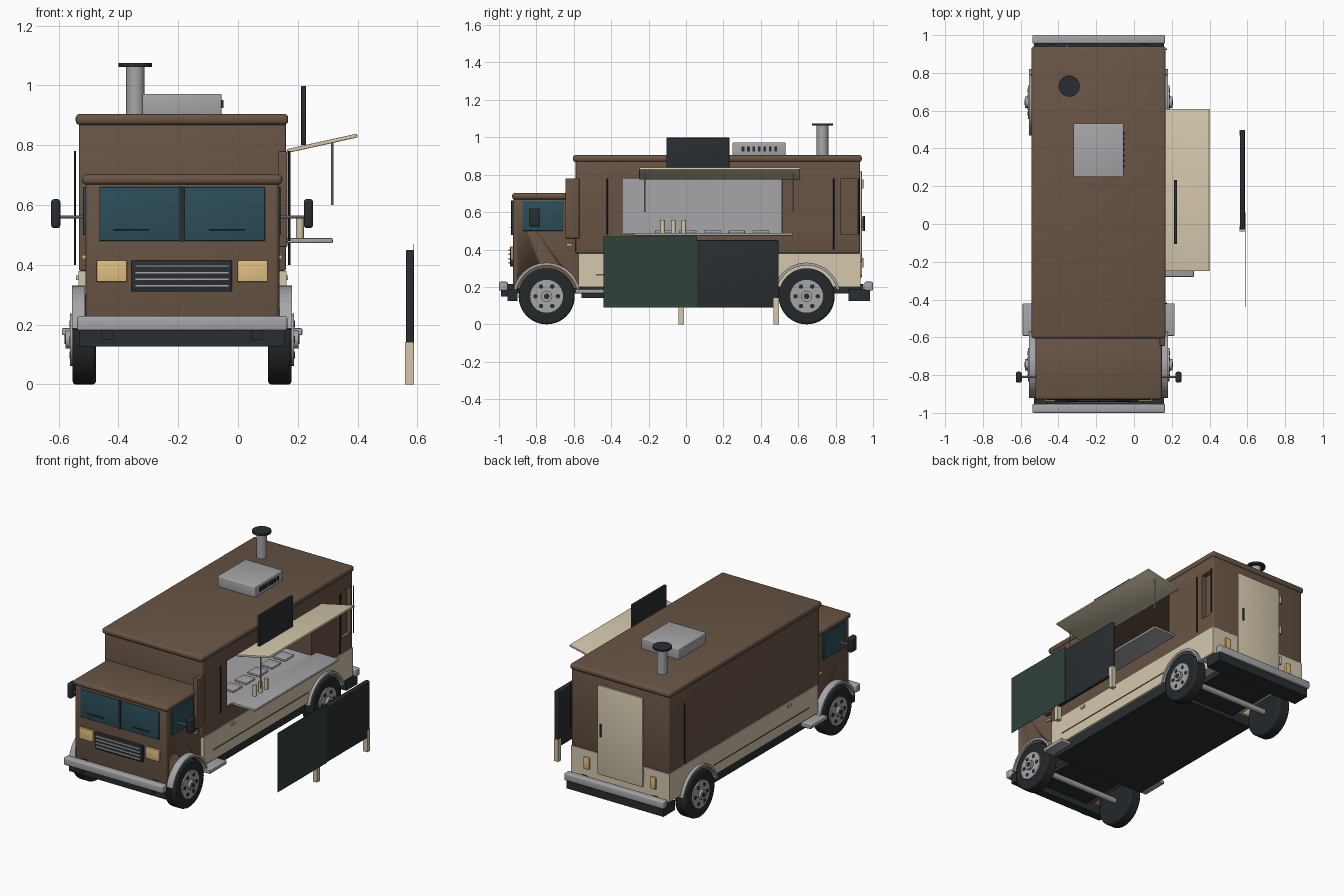
import bpy, math
from mathutils import Vector

if "Cube" in bpy.data.objects:
    bpy.data.objects.remove(bpy.data.objects["Cube"])

CX = -0.187          # truck centre line
SIDES = ((1, "right"), (-1, "left"))

COL = {"brown": (0.14, 0.09, 0.06), "cream": (0.66, 0.58, 0.42), "dark": (0.022, 0.027, 0.03),
       "tyre": (0.018, 0.021, 0.023), "glass": (0.025, 0.075, 0.10), "lamp": (0.75, 0.52, 0.22),
       "green": (0.03, 0.05, 0.042), "grey": (0.38, 0.38, 0.40)}
MATS = {}
for k, c in COL.items():
    MATS[k] = bpy.data.materials.new(k)
    MATS[k].diffuse_color = (*c, 1)


def apply(ob, mod):
    bpy.context.view_layer.objects.active = ob
    bpy.ops.object.modifier_apply(modifier=mod.name)


def paint(ob, name, mat):
    ob.name = name
    ob.data.materials.clear()
    ob.data.materials.append(MATS[mat])
    return ob


def box(name, x, y, z, mat="grey", bevel=0.0, rot=None):
    bpy.ops.mesh.primitive_cube_add(size=1, location=[(a[0] + a[1]) / 2 for a in (x, y, z)])
    ob = bpy.context.object
    ob.scale = [a[1] - a[0] for a in (x, y, z)]
    bpy.ops.object.transform_apply(location=False, rotation=False, scale=True)
    paint(ob, name, mat)
    if bevel:
        m = ob.modifiers.new("bevel", 'BEVEL')
        m.width, m.segments = bevel, 3
        apply(ob, m)
        bpy.ops.object.shade_smooth_by_angle(angle=math.radians(35))
    if rot:
        ob.rotation_euler = rot
    return ob


def rod(name, a, b, r, mat="grey", n=24):
    a, b = Vector(a), Vector(b)
    bpy.ops.mesh.primitive_cylinder_add(vertices=n, radius=r, depth=(b - a).length, location=(a + b) / 2)
    ob = bpy.context.object
    ob.rotation_euler = (b - a).to_track_quat('Z', 'Y').to_euler()
    bpy.ops.object.shade_smooth_by_angle(angle=math.radians(35))
    return paint(ob, name, mat)


def cut(ob, cutter):
    m = ob.modifiers.new("cut", 'BOOLEAN')
    m.operation, m.solver, m.object = 'DIFFERENCE', 'EXACT', cutter
    apply(ob, m)
    bpy.data.objects.remove(cutter, do_unlink=True)


def arch(name, s, y):
    # fender strip bent over a wheel
    vs, fs, n = [], [], 20
    x0, x1 = CX + s * 0.325, CX + s * 0.368
    for i in range(n + 1):
        t = math.radians(12 + 156 * i / n)
        for r, x in ((0.165, x0), (0.18, x0), (0.18, x1), (0.165, x1)):
            vs.append((x, y + r * math.cos(t), 0.15 + r * math.sin(t)))
    for i in range(n):
        for k in range(4):
            fs.append((4 * i + k, 4 * i + (k + 1) % 4, 4 * i + 4 + (k + 1) % 4, 4 * i + 4 + k))
    fs += [(3, 2, 1, 0), (4 * n, 4 * n + 1, 4 * n + 2, 4 * n + 3)]
    if s < 0:
        fs = [f[::-1] for f in fs]
    me = bpy.data.meshes.new(name)
    me.from_pydata(vs, [], fs)
    ob = bpy.data.objects.new(name, me)
    bpy.context.collection.objects.link(ob)
    paint(ob, name, "grey")


# body shells
WHEELS = ((-0.745, "front"), (0.645, "rear"))
cab = box("cab", (-0.51, 0.138), (-0.925, -0.56), (0.19, 0.675), "brown", 0.015)
body = box("body", (-0.532, 0.16), (-0.59, 0.93), (0.38, 0.885), "brown", 0.006)
skirt = box("skirt", (-0.534, 0.162), (-0.575, 0.932), (0.20, 0.38), "cream")
box("front_side_panel", (0.135, 0.165), (-0.645, -0.57), (0.46, 0.78), "brown", 0.004)
for s, side in SIDES:
    for y, w in WHEELS:
        for shell in (cab, skirt):
            cut(shell, rod("well_cutter", (CX + s * 0.25, y, 0.15), (CX + s * 0.45, y, 0.15), 0.166, n=48))
cut(body, box("opening_cutter", (-0.22, 0.3), (-0.34, 0.515), (0.482, 0.78)))
cut(body, box("recess_cutter", (0.13, 0.3), (0.825, 0.915), (0.48, 0.78), "brown"))
box("roof", (-0.543, 0.168), (-0.605, 0.94), (0.868, 0.905), "brown", 0.014)
box("cab_roof", (-0.522, 0.148), (-0.93, -0.57), (0.668, 0.702), "brown", 0.014)
box("skirt_trim", (-0.537, 0.165), (-0.48, 0.48), (0.262, 0.268), "brown")

# galley behind the hatch
box("galley_back", (-0.221, -0.21), (-0.339, 0.514), (0.483, 0.779))
box("galley_counter", (-0.21, 0.155), (-0.339, 0.514), (0.478, 0.488))
for i in range(5):
    y = -0.12 + i * 0.13
    box("tray", (0.0, 0.085), (y - 0.045, y + 0.045), (0.488, 0.502), "grey", 0.004)
box("serving_shelf", (0.15, 0.317), (-0.28, 0.57), (0.473, 0.489), "grey", 0.004)
for y in (-0.125, -0.068, -0.012):
    rod("cup", (0.207, y, 0.489), (0.207, y, 0.558), 0.013, "cream", 20)

# awning, stays and roof board
ang = -math.atan2(0.052, 0.235)
box("awning", (0.162, 0.402), (-0.25, 0.61), (0.80, 0.813), "cream", 0.003, (0, ang, 0))
for y in (-0.22, 0.57):
    rod("awning_stay", (0.315, y, 0.60), (0.315, y, 0.81), 0.004, n=10)
box("roof_board", (0.211, 0.228), (-0.105, 0.232), (0.80, 0.998), "dark", 0.003)

# free-standing menu board
box("menu_frame", (0.561, 0.587), (-0.03, 0.495), (0.09, 0.45), "dark", 0.005)
box("menu_panel", (0.587, 0.589), (-0.44, 0.06), (0.09, 0.47), "green")
for y in (-0.025, 0.483):
    box("menu_leg", (0.559, 0.588), (y - 0.014, y + 0.014), (0, 0.142), "cream")

# windscreen, lamps and grille
for s, side in SIDES:
    a, b = sorted((CX + s * 0.008, CX + s * 0.277))
    box("windscreen_" + side, (a, b), (-0.932, -0.91), (0.48, 0.66), "glass", 0.003)
    a, b = sorted((CX + s * 0.185, CX + s * 0.286))
    box("headlight_" + side, (a, b), (-0.938, -0.91), (0.343, 0.415), "lamp", 0.003)
    c = CX + s * 0.16 - 0.0
    rod("wiper", (c - 0.07, -0.936, 0.517), (c + 0.05, -0.936, 0.517), 0.003, "dark", 8)
box("windscreen_post", (CX - 0.008, CX + 0.008), (-0.936, -0.91), (0.478, 0.662), "dark")
box("grille", (-0.356, -0.02), (-0.942, -0.91), (0.31, 0.415), "dark", 0.004)
for i in range(4):
    z = 0.33 + i * 0.022
    box("grille_bar", (-0.345, -0.03), (-0.948, -0.938), (z - 0.004, z + 0.004))

# bumpers and underbody
for y0, y1, d0, d1, n in ((-1, -0.953, -0.955, -0.90, "front"), (0.955, 1, 0.87, 0.985, "rear")):
    box(n + "_bumper", (-0.538, 0.165), (y0, y1), (0.18, 0.228), "grey", 0.008)
    box(n + "_valance", (-0.53, 0.158), (d0, d1), (0.126, 0.19), "dark")
    for s, side in SIDES:
        x = CX + s * 0.25
        a, b = sorted((y0, d1 if n == "front" else d0))
        box("bumper_bracket", (x - 0.02, x + 0.02), (a + 0.01, b - 0.005), (0.15, 0.215), "dark")
box("chassis", (-0.52, 0.145), (-0.56, 0.47), (0.14, 0.205), "dark")
box("frame_rail", (-0.38, 0.005), (-0.92, 0.93), (0.165, 0.205), "dark")

# wheels, axles, arches
for y, w in WHEELS:
    rod(w + "_axle", (-0.5, y, 0.15), (0.125, y, 0.15), 0.018)
    for s, side in SIDES:
        P = lambda d, dy=0, dz=0: (CX + s * d, y + dy, 0.15 + dz)
        t = rod(f"{w}_{side}_tyre", P(0.288), P(0.366), 0.15, "tyre", 40)
        m = t.modifiers.new("bevel", 'BEVEL')
        m.width, m.segments, m.limit_method = 0.01, 2, 'ANGLE'
        apply(t, m)
        rod("rim", P(0.34), P(0.374), 0.088, "grey", 32)
        rod("hub", P(0.36), P(0.39), 0.03, "grey", 20)
        rod("hub_cap", P(0.38), P(0.393), 0.015, "dark", 16)
        for k in range(6):
            u = k * math.pi / 3
            rod("wheel_hole", P(0.36, 0.06 * math.cos(u), 0.06 * math.sin(u)),
                P(0.377, 0.06 * math.cos(u), 0.06 * math.sin(u)), 0.012, "dark", 10)
        arch(f"{w}_{side}_arch", s, y)

# cab side windows, mirrors, steps, markers
for s, side in SIDES:
    X = lambda a, b: tuple(sorted((CX + s * a, CX + s * b)))
    box("side_window_" + side, X(0.30, 0.331), (-0.875, -0.655), (0.50, 0.66), "glass", 0.003)
    rod("mirror_arm", (CX + s * 0.32, -0.81, 0.56), (CX + s * 0.42, -0.81, 0.56), 0.005, n=10)
    box("mirror_" + side, X(0.407, 0.438), (-0.84, -0.782), (0.523, 0.62), "dark", 0.01)
    box("step_" + side, X(0.30, 0.402), (-0.592, -0.42), (0.165, 0.188), "grey", 0.004)
    box("door_handle", X(0.32, 0.334), (-0.64, -0.61), (0.42, 0.432), "lamp")
    box("side_marker", X(0.34, 0.355), (-0.30, -0.265), (0.35, 0.365), "lamp")
    rod("rear_grab_rail", (CX + s * 0.358, 0.79, 0.40), (CX + s * 0.358, 0.79, 0.78), 0.004, "dark", 10)
for y in (-0.42, 0.94):
    rod("grab_rail", (0.171, min(y, 0.925), 0.48), (0.171, min(y, 0.925), 0.78), 0.004, "dark", 10)

# rear door and tail lamps
box("rear_door", (-0.35, -0.03), (0.92, 0.94), (0.25, 0.82), "cream", 0.003)
for z in (0.33, 0.54, 0.75):
    rod("door_hinge", (-0.355, 0.942, z - 0.025), (-0.355, 0.942, z + 0.025), 0.007, n=12)
rod("rear_door_handle", (-0.06, 0.95, 0.5), (-0.06, 0.95, 0.58), 0.006, "dark", 12)
for s, side in SIDES:
    x = CX + s * 0.235
    box("tail_lamp_" + side, (x - 0.02, x + 0.02), (0.92, 0.942), (0.26, 0.335), "lamp", 0.003)

# roof vent and chimney
box("roof_vent", (-0.32, -0.055), (0.248, 0.532), (0.895, 0.972), "grey", 0.006)
for i in range(7):
    y = 0.305 + i * 0.029
    box("vent_slot", (-0.06, -0.049), (y - 0.007, y + 0.007), (0.925, 0.952), "dark")
rod("chimney", (-0.343, 0.73, 0.89), (-0.343, 0.73, 1.063), 0.031, "grey", 32)
rod("chimney_cap", (-0.343, 0.73, 1.062), (-0.343, 0.73, 1.075), 0.056, "dark", 32)

for m in bpy.data.materials:
    if m.users and not m.is_grease_pencil:
        m.use_nodes = True
        m.node_tree.nodes["Principled BSDF"].inputs["Base Color"].default_value = m.diffuse_color
